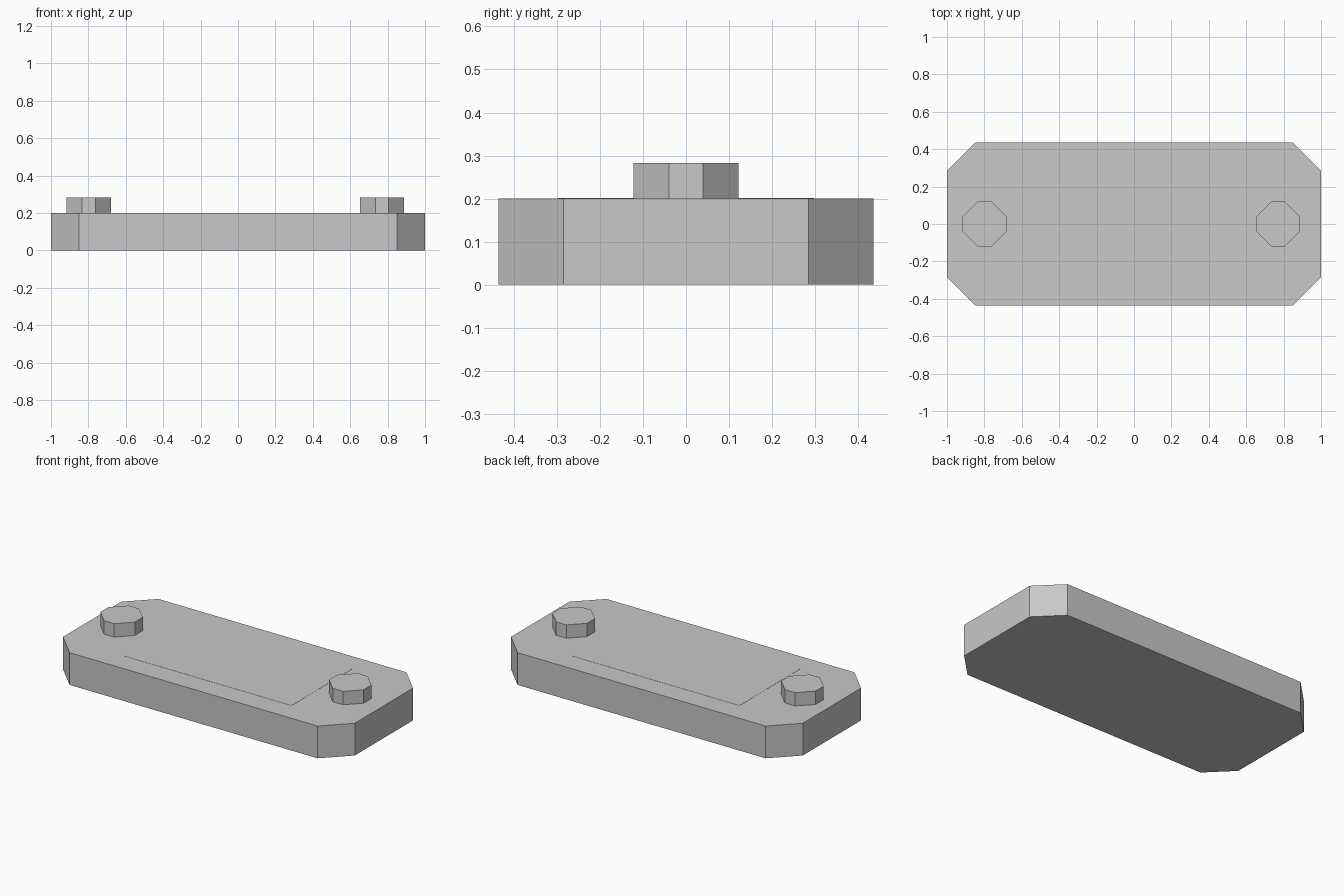
import bpy
import bmesh

cube = bpy.data.objects.get("Cube")
if cube:
    bpy.data.objects.remove(cube, do_unlink=True)

# Single flat colour
grey = bpy.data.materials.new("light_grey")
grey.use_nodes = True
colour = (0.58, 0.58, 0.58, 1)
grey.diffuse_color = colour
grey.node_tree.nodes["Principled BSDF"].inputs["Base Color"].default_value = colour


def slab(name, centre, half_x, half_y, z_low, z_high, chamfer=0):
    """Upright block with its four vertical corners cut at 45 degrees."""
    bm = bmesh.new()
    bmesh.ops.create_cube(bm, size=2)
    for v in bm.verts:
        v.co.x *= half_x
        v.co.y *= half_y
        v.co.z = z_high if v.co.z > 0 else z_low
    if chamfer:
        upright = [e for e in bm.edges
                   if abs(e.verts[0].co.z - e.verts[1].co.z) > 0.001]
        bmesh.ops.bevel(bm, geom=upright, offset=chamfer,
                        offset_type='OFFSET', segments=1, affect='EDGES')
        # Set the cut exactly along both sides
        for v in bm.verts:
            for axis, half in ((0, half_x), (1, half_y)):
                if abs(v.co[axis]) < half - 0.0001:
                    v.co[axis] = (half - chamfer) * (1 if v.co[axis] > 0 else -1)
    bmesh.ops.recalc_face_normals(bm, faces=bm.faces)
    mesh = bpy.data.meshes.new(name)
    bm.to_mesh(mesh)
    bm.free()
    mesh.materials.append(grey)
    obj = bpy.data.objects.new(name, mesh)
    obj.location = (centre, 0, 0)
    bpy.context.collection.objects.link(obj)
    return obj


# Base plate with cut corners
slab("base_plate", 0, 1, 0.435, 0, 0.2, 0.15)

# Thin panel on the top face
slab("top_panel", 0, 0.575, 0.297, 0.195, 0.201)

# Eight-sided studs at both ends
for side, x in (("right", -0.798), ("left", 0.77)):
    slab(side + "_stud", x, 0.118, 0.122, 0.195, 0.283, 0.083)
